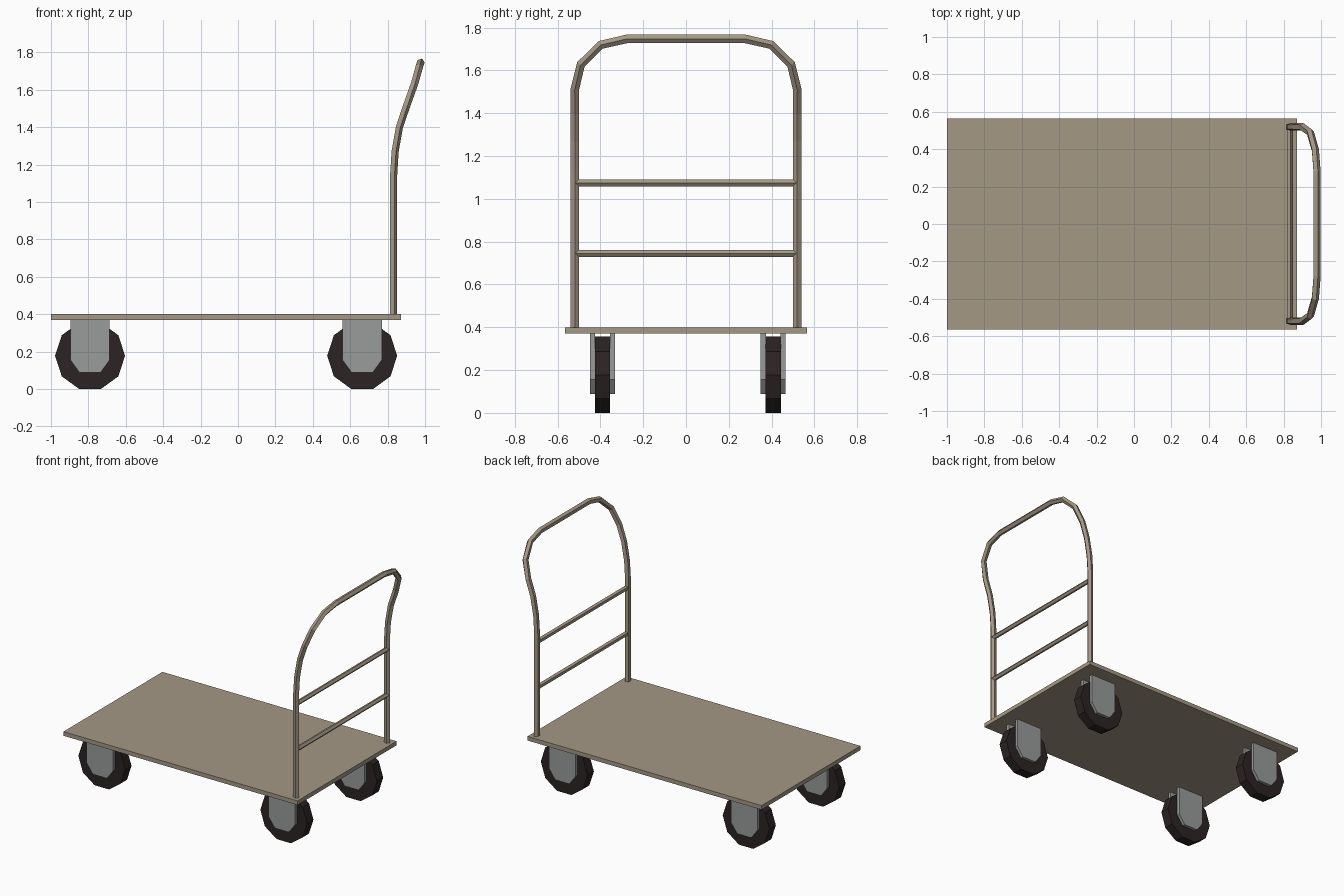
import bpy, bmesh, math
from mathutils import Vector

if "Cube" in bpy.data.objects:
    bpy.data.objects.remove(bpy.data.objects["Cube"])


def material(name, rgb):
    m = bpy.data.materials.new(name)
    m.diffuse_color = (*rgb, 1)
    m.use_nodes = True
    m.node_tree.nodes["Principled BSDF"].inputs["Base Color"].default_value = m.diffuse_color
    return m


tan = material("tan paint", (0.37, 0.315, 0.235))
grey = material("grey steel", (0.32, 0.33, 0.325))
black = material("black rubber", (0.025, 0.017, 0.017))


def finish(bm, name, mat):
    bmesh.ops.recalc_face_normals(bm, faces=bm.faces[:])
    me = bpy.data.meshes.new(name)
    bm.to_mesh(me)
    bm.free()
    me.materials.append(mat)
    ob = bpy.data.objects.new(name, me)
    bpy.context.collection.objects.link(ob)
    return ob


def tube(name, path, radius, sides=5):
    """Sweep a pentagon, one corner towards +x, along a path."""
    bm = bmesh.new()
    pts = [Vector(p) for p in path]
    rings = []
    for i, p in enumerate(pts):
        ahead = (pts[min(i + 1, len(pts) - 1)] - p).normalized()
        behind = (p - pts[max(i - 1, 0)]).normalized()
        t = (ahead + behind).normalized()
        b = t.cross(Vector((1, 0, 0))).normalized()
        n = b.cross(t)
        angles = [2 * math.pi * k / sides for k in range(sides)]
        rings.append([bm.verts.new(p + radius * (n * math.cos(a) + b * math.sin(a))) for a in angles])
    for r0, r1 in zip(rings, rings[1:]):
        for k in range(sides):
            j = (k + 1) % sides
            bm.faces.new((r0[k], r0[j], r1[j], r1[k]))
    bm.faces.new(rings[0])
    bm.faces.new(rings[-1])
    return finish(bm, name, tan)


def prism(name, profile, y0, y1, mat):
    """Extrude an (x, z) outline from y0 to y1."""
    bm = bmesh.new()
    face = bm.faces.new([bm.verts.new((x, y0, z)) for x, z in profile])
    ext = bmesh.ops.extrude_face_region(bm, geom=[face])
    verts = [g for g in ext["geom"] if isinstance(g, bmesh.types.BMVert)]
    bmesh.ops.translate(bm, verts=verts, vec=(0, y1 - y0, 0))
    return finish(bm, name, mat)


# Deck
prism("deck", [(-1, 0.37), (0.872, 0.37), (0.872, 0.4), (-1, 0.4)], -0.565, 0.565, tan)

# Push handle: half path mirrored across y
half = [(0.83, 0.519, 0.39), (0.83, 0.519, 1.14), (0.838, 0.519, 1.27), (0.861, 0.519, 1.40),
        (0.9, 0.519, 1.515), (0.942, 0.49, 1.63), (0.968, 0.397, 1.72), (0.977, 0.278, 1.747)]
tube("push_handle", half + [(x, -y, z) for x, y, z in reversed(half)], 0.021)

# Cross bars
for name, z in (("lower_cross_bar", 0.745), ("upper_cross_bar", 1.075)):
    tube(name, [(0.832, -0.515, z), (0.832, 0.515, z)], 0.017)

# Casters: ten-sided wheel between two fork plates
R, ZC = 0.187, 0.178
for end, cx in (("rear", -0.791), ("handle_end", 0.664)):
    for side, cy in (("right", -0.39), ("left", 0.407)):
        tag = f"{end}_{side}"
        ring = [(cx + R * math.cos(k * math.pi / 5), ZC + R * math.sin(k * math.pi / 5)) for k in range(10)]
        prism(f"wheel_{tag}", ring, cy - 0.036, cy + 0.036, black)
        plate = [(cx - 0.105, 0.37), (cx - 0.105, 0.155), (cx - 0.056, 0.088),
                 (cx + 0.056, 0.088), (cx + 0.105, 0.155), (cx + 0.105, 0.37)]
        for s, label in ((-1, "a"), (1, "b")):
            prism(f"fork_plate_{tag}_{label}", plate, cy + s * 0.034, cy + s * 0.058, grey)
